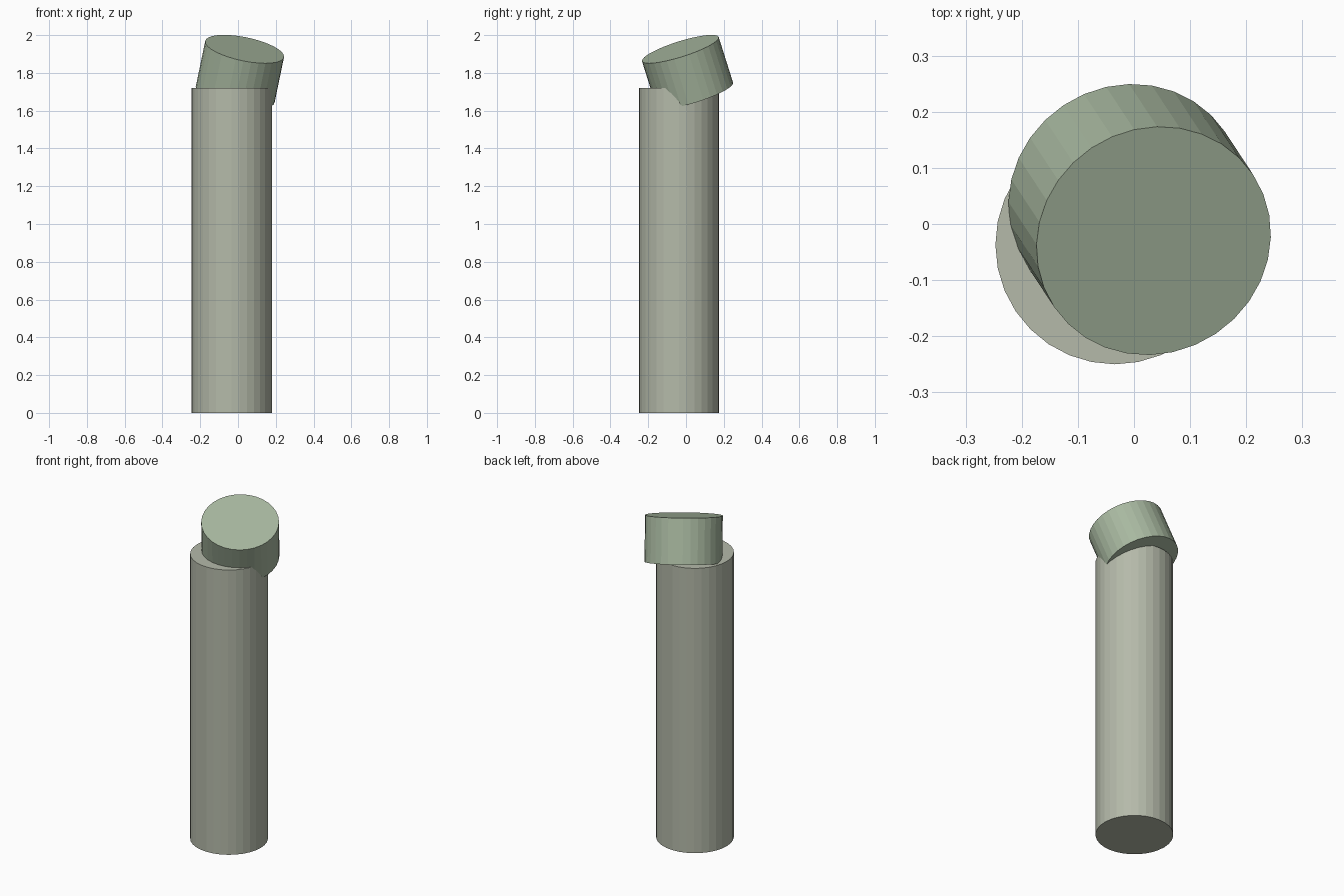
import bpy
from mathutils import Vector

if "Cube" in bpy.data.objects:
    bpy.data.objects.remove(bpy.data.objects["Cube"])

RADIUS = 0.213
SIDES = 32


def material(name, color):
    mat = bpy.data.materials.new(name)
    mat.diffuse_color = (*color, 1)
    mat.use_nodes = True
    mat.node_tree.nodes["Principled BSDF"].inputs["Base Color"].default_value = mat.diffuse_color
    return mat


def cylinder_between(name, start, end, mat):
    start, end = Vector(start), Vector(end)
    axis = end - start
    bpy.ops.mesh.primitive_cylinder_add(
        vertices=SIDES, radius=RADIUS, depth=axis.length, location=(start + end) / 2)
    obj = bpy.context.object
    obj.name = name
    # tilt the upright cylinder onto the axis by the shortest turn
    obj.rotation_euler = Vector((0, 0, 1)).rotation_difference(axis).to_euler()
    obj.data.materials.append(mat)
    return obj


# upright post
cylinder_between("post", (-0.034, -0.037, 0), (-0.034, -0.037, 1.72),
                 material("post_grey_green", (0.46, 0.49, 0.40)))

# tilted head sunk into the top of the post
cylinder_between("tilted_head", (-0.015, 0.046, 1.685), (0.035, -0.03, 1.926),
                 material("head_green", (0.39, 0.48, 0.35)))
